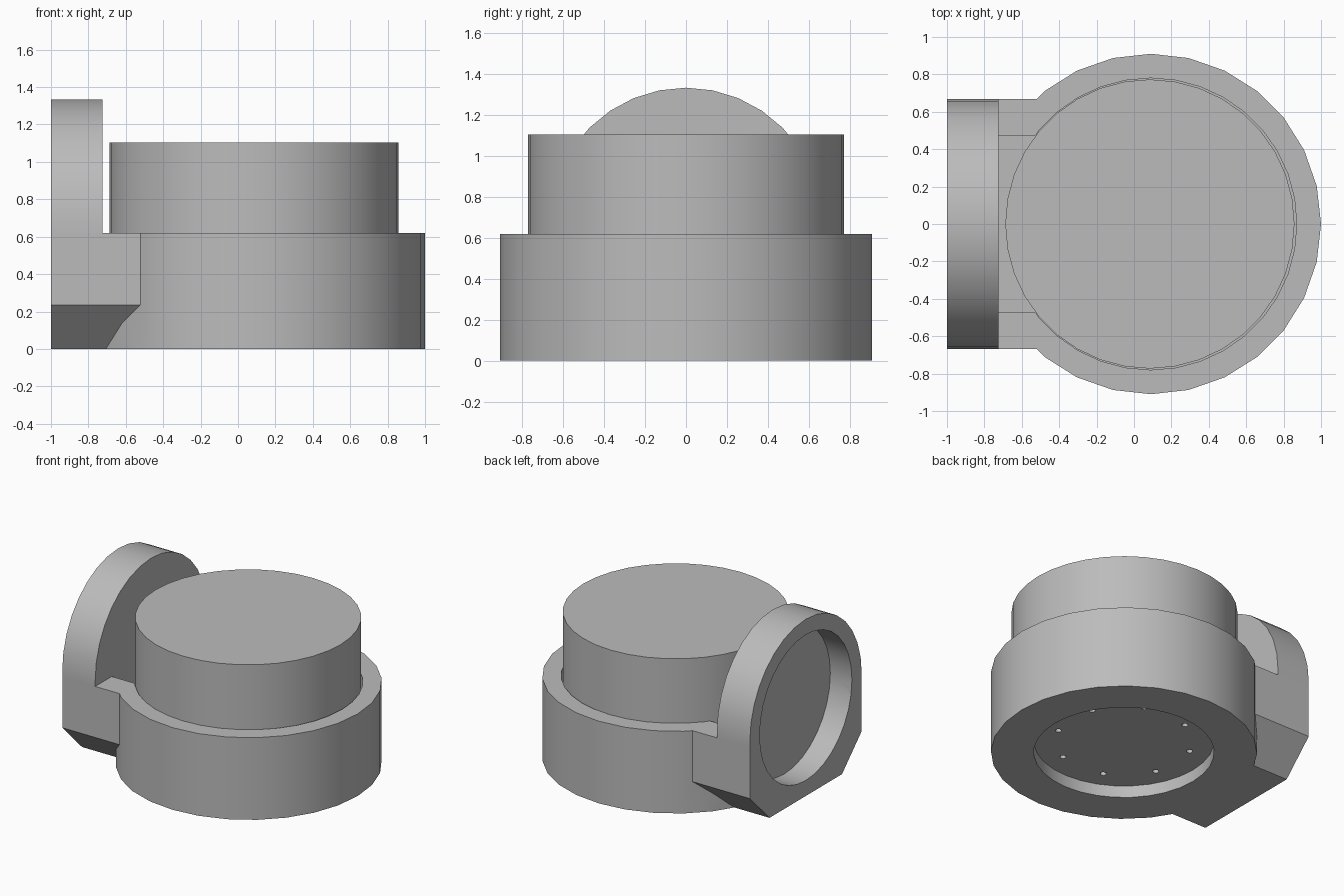
import bpy, bmesh, math
from mathutils import Matrix, Vector

cube = bpy.data.objects.get("Cube")
if cube:
    bpy.data.objects.remove(cube, do_unlink=True)

grey = bpy.data.materials.new("plain_grey")
GREY = (0.5, 0.5, 0.5, 1)
grey.diffuse_color = GREY
grey.use_nodes = True
grey.node_tree.nodes["Principled BSDF"].inputs["Base Color"].default_value = GREY

CX = 0.09        # axis of the round base
WHEEL_Z = 0.667  # axis height of the side bracket
IN, OUT = -0.725, -1.0


def finish(name, bm):
    bmesh.ops.recalc_face_normals(bm, faces=bm.faces)
    mesh = bpy.data.meshes.new(name)
    bm.to_mesh(mesh)
    bm.free()
    mesh.materials.append(grey)
    obj = bpy.data.objects.new(name, mesh)
    bpy.context.collection.objects.link(obj)
    return obj


def cylinder(name, r, start, end, sides, axis="Z", at=(0, 0)):
    """Cylinder along Z (at = x, y) or along X (at = y, z)."""
    bm = bmesh.new()
    bmesh.ops.create_cone(bm, cap_ends=True, segments=sides, radius1=r, radius2=r, depth=end - start)
    mid = (start + end) / 2
    if axis == "Z":
        m = Matrix.Translation((at[0], at[1], mid))
    else:
        m = Matrix.Translation((mid, at[0], at[1])) @ Matrix.Rotation(math.pi / 2, 4, "Y")
    bm.transform(m)
    return finish(name, bm)


def extrude_x(name, outline, x0, x1):
    """Prism along X from a (y, z) outline."""
    bm = bmesh.new()
    face = bm.faces.new([bm.verts.new((x0, y, z)) for y, z in outline])
    ext = bmesh.ops.extrude_face_region(bm, geom=[face])
    verts = [g for g in ext["geom"] if isinstance(g, bmesh.types.BMVert)]
    bmesh.ops.translate(bm, verts=verts, vec=Vector((x1 - x0, 0, 0)))
    return finish(name, bm)


def combine(target, tool, operation):
    mod = target.modifiers.new("cut", "BOOLEAN")
    mod.operation, mod.solver, mod.object = operation, "EXACT", tool
    bpy.context.view_layer.objects.active = target
    bpy.ops.object.modifier_apply(modifier=mod.name)
    bpy.data.objects.remove(tool, do_unlink=True)


def smooth(obj):
    bpy.ops.object.select_all(action="DESELECT")
    obj.select_set(True)
    bpy.context.view_layer.objects.active = obj
    bpy.ops.object.shade_smooth_by_angle(angle=math.radians(25))


# Base drum with the bracket foot and the round-topped bracket
housing = cylinder("housing", 0.91, 0, 0.62, 28, at=(CX, 0))
W, CH = 0.667, 0.235
foot = [(-W, 0.62), (-W, CH), (CH - W, 0), (W - CH, 0), (W, CH), (W, 0.62)]
combine(housing, extrude_x("foot", foot, OUT, -0.4), "UNION")
arc = [(W * math.cos(math.pi * i / 16), WHEEL_Z + W * math.sin(math.pi * i / 16)) for i in range(17)]
combine(housing, extrude_x("bracket", foot[1:5] + arc, OUT, IN), "UNION")

# Rotor well, and the slot between the well and the bracket
FLOOR = 0.2
combine(housing, cylinder("well", 0.78, FLOOR, 1, 36, at=(CX, 0)), "DIFFERENCE")
slot = [(-0.47, FLOOR), (0.47, FLOOR), (0.47, 1), (-0.47, 1)]
combine(housing, extrude_x("slot", slot, IN, -0.3), "DIFFERENCE")

# Bracket recess and axle hole
combine(housing, cylinder("recess", 0.55, OUT - 0.1, OUT + 0.18, 32, "X", (0, WHEEL_Z)), "DIFFERENCE")
combine(housing, cylinder("axle_hole", 0.235, OUT, IN + 0.02, 32, "X", (0, WHEEL_Z)), "DIFFERENCE")

# Underside recess with a ring of screw holes
combine(housing, cylinder("under_recess", 0.617, -0.1, 0.09, 32, at=(CX, 0)), "DIFFERENCE")
for i in range(8):
    a = math.radians(45 * i + 22.5)
    pos = (CX + 0.47 * math.cos(a), 0.47 * math.sin(a))
    combine(housing, cylinder("screw_hole", 0.022, 0.05, 0.16, 12, at=pos), "DIFFERENCE")
smooth(housing)

# Rotor standing in the well
rotor = cylinder("rotor", 0.773, FLOOR, 1.105, 36, at=(CX - 0.005, 0))
smooth(rotor)
